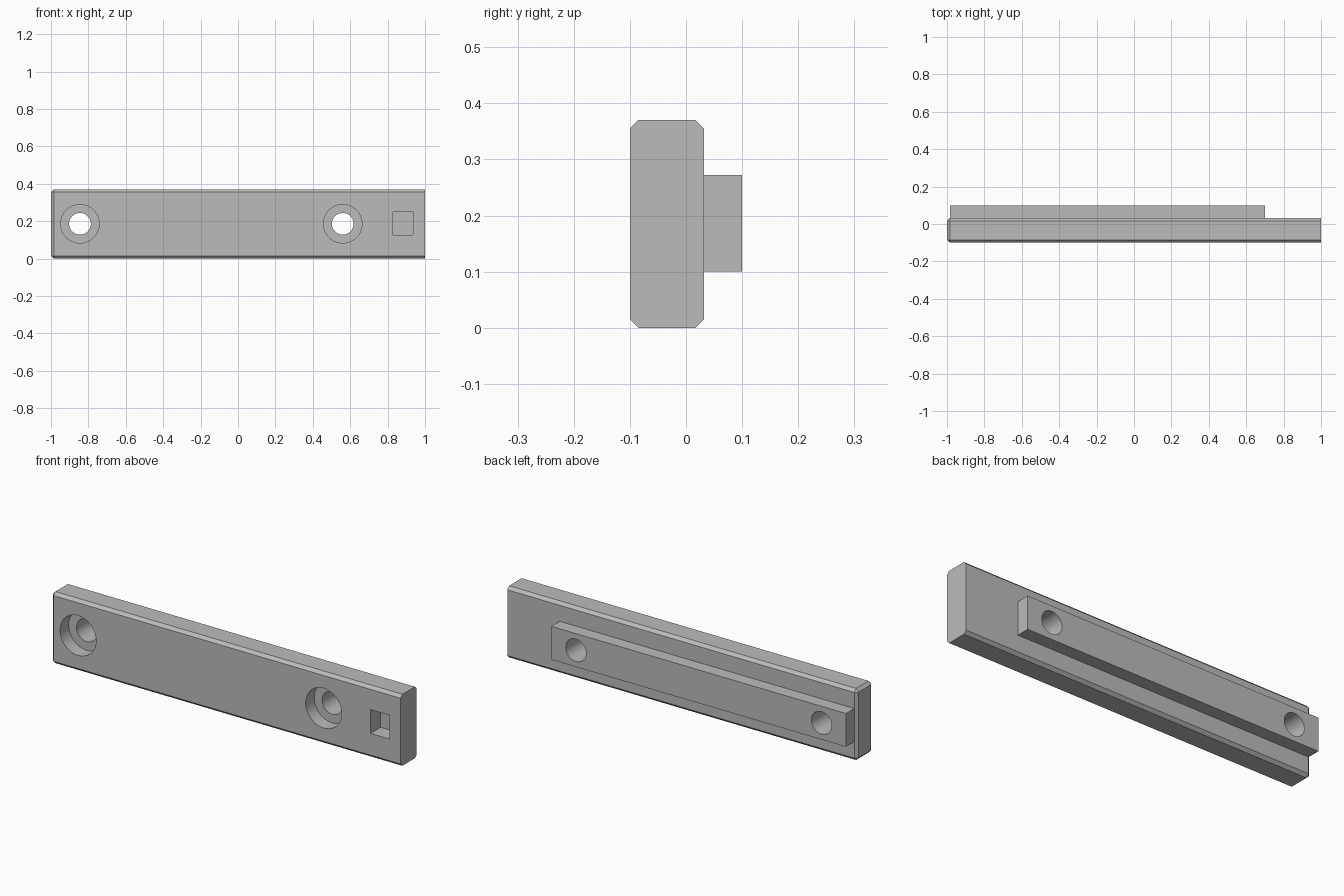
import bpy
import bmesh
from math import pi, radians
from mathutils import Matrix, Vector

cube = bpy.data.objects.get("Cube")
if cube:
    bpy.data.objects.remove(cube, do_unlink=True)

FRONT, BACK, RIB_BACK = -0.1, 0.032, 0.1
MID_Z = 0.186
CHAMFER = 0.015

grey = bpy.data.materials.new("plain_grey")
grey.use_nodes = True
grey.diffuse_color = (0.5, 0.5, 0.5, 1)
grey.node_tree.nodes["Principled BSDF"].inputs["Base Color"].default_value = grey.diffuse_color


def add_object(name, bm):
    bmesh.ops.recalc_face_normals(bm, faces=bm.faces)
    mesh = bpy.data.meshes.new(name)
    bm.to_mesh(mesh)
    bm.free()
    mesh.materials.append(grey)
    obj = bpy.data.objects.new(name, mesh)
    bpy.context.collection.objects.link(obj)
    return obj


def box_mesh(low, high):
    low, high = Vector(low), Vector(high)
    bm = bmesh.new()
    place = Matrix.Translation((low + high) / 2) @ Matrix.Diagonal((*(high - low), 1))
    bmesh.ops.create_cube(bm, size=1, matrix=place)
    return bm


def bore(name, x, radius, y0, y1):
    bm = bmesh.new()
    place = Matrix.Translation((x, (y0 + y1) / 2, MID_Z)) @ Matrix.Rotation(pi / 2, 4, "X")
    bmesh.ops.create_cone(bm, cap_ends=True, segments=64, radius1=radius,
                          radius2=radius, depth=y1 - y0, matrix=place)
    return add_object(name, bm)


def combine(target, other, operation):
    bpy.context.view_layer.objects.active = target
    mod = target.modifiers.new(other.name, "BOOLEAN")
    mod.operation = operation
    mod.solver = "EXACT"
    mod.object = other
    bpy.ops.object.modifier_apply(modifier=mod.name)
    bpy.data.objects.remove(other, do_unlink=True)


# Plate: chamfered along its length and around its right end only
bm = box_mesh((-1, FRONT, 0), (1, BACK, 0.37))
edges = [e for e in bm.edges if any(v.co.x < 0 for v in e.verts)]
bmesh.ops.bevel(bm, geom=edges, offset=CHAMFER, segments=1, affect="EDGES")
bar = add_object("mounting_bar", bm)

# Raised rib along the back, sunk a little into the plate before joining
rib = add_object("back_rib", box_mesh((-0.985, BACK - 0.02, 0.1), (0.7, RIB_BACK, 0.272)))
combine(bar, rib, "UNION")

# Counterbored screw holes
for x in (-0.845, 0.56):
    combine(bar, bore("counterbore", x, 0.103, FRONT - 0.1, FRONT + 0.07), "DIFFERENCE")
    combine(bar, bore("screw_hole", x, 0.058, FRONT - 0.1, RIB_BACK + 0.1), "DIFFERENCE")

# Blind rectangular pocket in the front
pocket = box_mesh((0.828, FRONT - 0.1, 0.127), (0.936, FRONT + 0.083, 0.25))
combine(bar, add_object("pocket", pocket), "DIFFERENCE")

# Smooth hole walls, crisp edges elsewhere
bpy.ops.object.select_all(action="DESELECT")
bar.select_set(True)
bpy.context.view_layer.objects.active = bar
bpy.ops.object.shade_smooth_by_angle(angle=radians(30))
